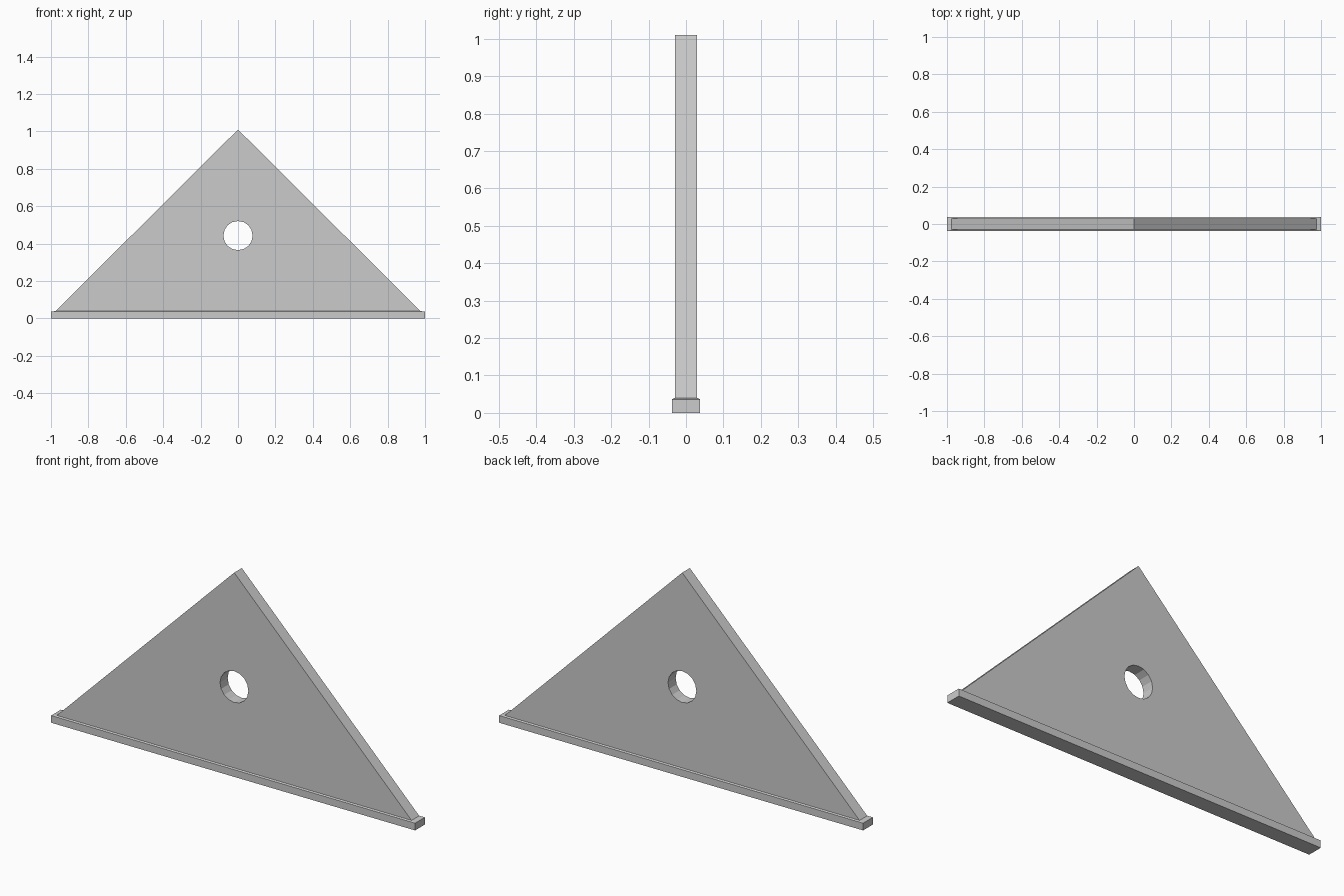
import bpy, bmesh
from math import cos, sin, pi, radians

if "Cube" in bpy.data.objects:
    bpy.data.objects.remove(bpy.data.objects["Cube"])

HALF_T = 0.03       # half thickness of the panel
SEAT_Z = 0.036      # height where the plinth starts to slope in
TOP_Z = 0.04        # height where the panel leaves the plinth
HOLE_Z, HOLE_R, SIDES = 0.443, 0.078, 16


def link(name, data):
    obj = bpy.data.objects.new(name, data)
    bpy.context.collection.objects.link(obj)
    return obj


def add_outline(curve, points):
    spline = curve.splines.new('POLY')
    spline.points.add(len(points) - 1)
    for p, (x, z) in zip(spline.points, points):
        p.co = (x, z, 0, 1)
    spline.use_cyclic_u = True
    spline.use_smooth = False


# Triangular panel with a round through-hole
curve = bpy.data.curves.new("gable_panel", 'CURVE')
curve.dimensions = '2D'
curve.fill_mode = 'BOTH'
curve.extrude = HALF_T
add_outline(curve, [(-0.975, TOP_Z), (0.975, TOP_Z), (0, 1.01)])
add_outline(curve, [(HOLE_R * cos(2 * pi * i / SIDES),
                     HOLE_Z + HOLE_R * sin(2 * pi * i / SIDES))
                    for i in range(SIDES)])
panel = link("gable_panel", curve)
panel.rotation_euler.x = radians(90)
bpy.context.view_layer.objects.active = panel
panel.select_set(True)
bpy.ops.object.convert(target='MESH')

# Plinth bar: box with a shallow sloped rim leading up to the panel
bm = bmesh.new()
bmesh.ops.create_cube(bm, size=1)
for v in bm.verts:
    v.co = (v.co.x * 2, v.co.y * 0.076, (v.co.z + 0.5) * SEAT_Z)
bm.normal_update()
top = next(f for f in bm.faces if f.normal.z > 0.9)
cap = bmesh.ops.extrude_discrete_faces(bm, faces=[top])["faces"][0]
for v in cap.verts:
    v.co = (v.co.x * 0.975, HALF_T if v.co.y > 0 else -HALF_T, TOP_Z)
bmesh.ops.recalc_face_normals(bm, faces=bm.faces)
mesh = bpy.data.meshes.new("base_bar")
bm.to_mesh(mesh)
bm.free()
link("base_bar", mesh)
